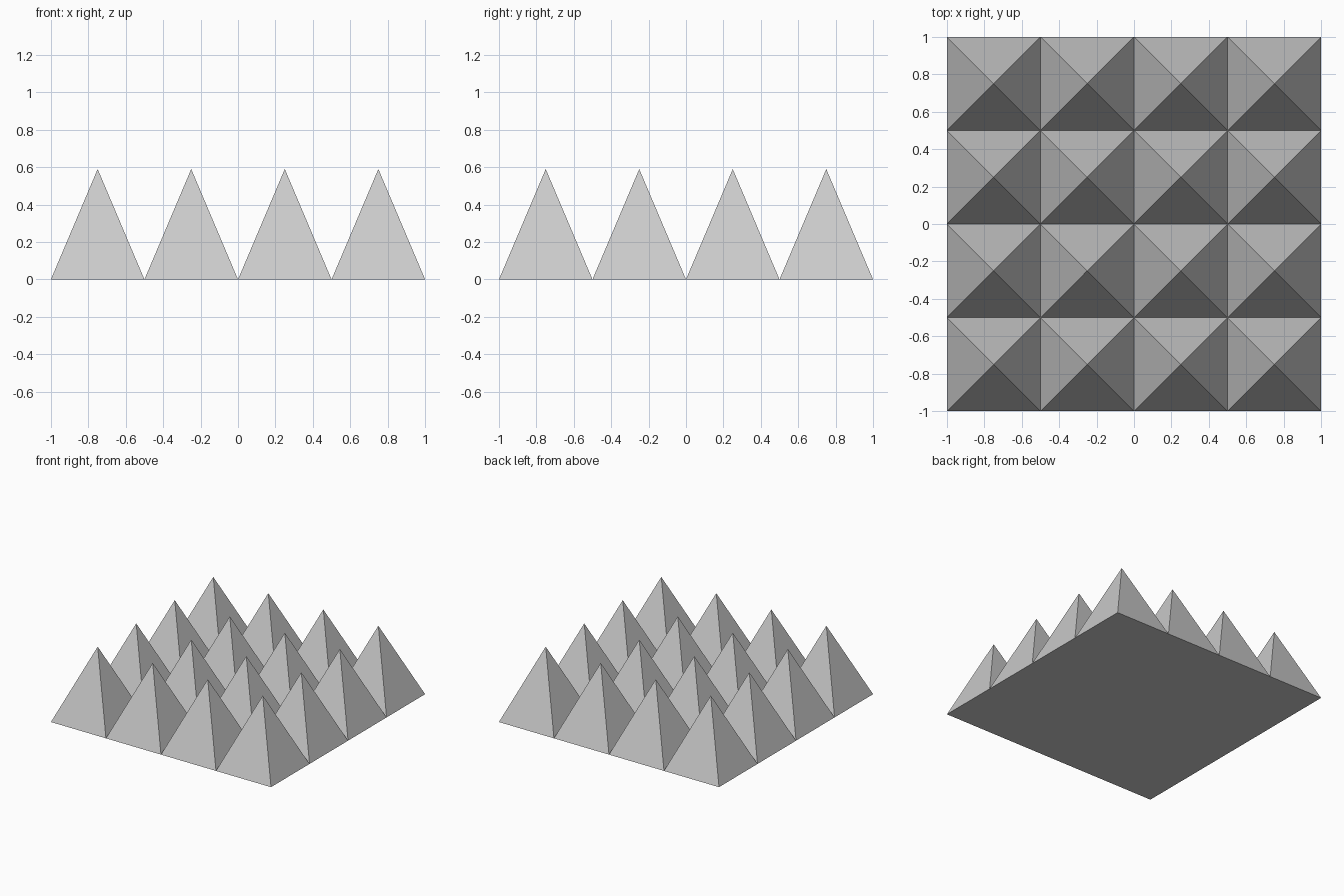
import bpy
import bmesh
from math import pi, sqrt
from mathutils import Matrix

if "Cube" in bpy.data.objects:
    bpy.data.objects.remove(bpy.data.objects["Cube"])

COUNT = 4        # pyramids per side
CELL = 0.5       # base width of one pyramid
HEIGHT = 0.59

# One square pyramid with a closed base, placed in the front left corner
start = -CELL * (COUNT - 1) / 2
bm = bmesh.new()
bmesh.ops.create_cone(
    bm, cap_ends=True, segments=4, radius1=CELL / sqrt(2), radius2=0, depth=HEIGHT,
    matrix=Matrix.Translation((start, start, HEIGHT / 2)) @ Matrix.Rotation(pi / 4, 4, 'Z'))
bmesh.ops.remove_doubles(bm, verts=bm.verts, dist=1e-5)
bmesh.ops.recalc_face_normals(bm, faces=bm.faces)
mesh = bpy.data.meshes.new("pyramid_panel")
bm.to_mesh(mesh)
bm.free()

panel = bpy.data.objects.new("pyramid_panel", mesh)
bpy.context.collection.objects.link(panel)

# Repeat it in a square grid
for name, offset in (("columns", (CELL, 0, 0)), ("rows", (0, CELL, 0))):
    array = panel.modifiers.new(name, 'ARRAY')
    array.count = COUNT
    array.use_relative_offset = False
    array.use_constant_offset = True
    array.constant_offset_displace = offset
